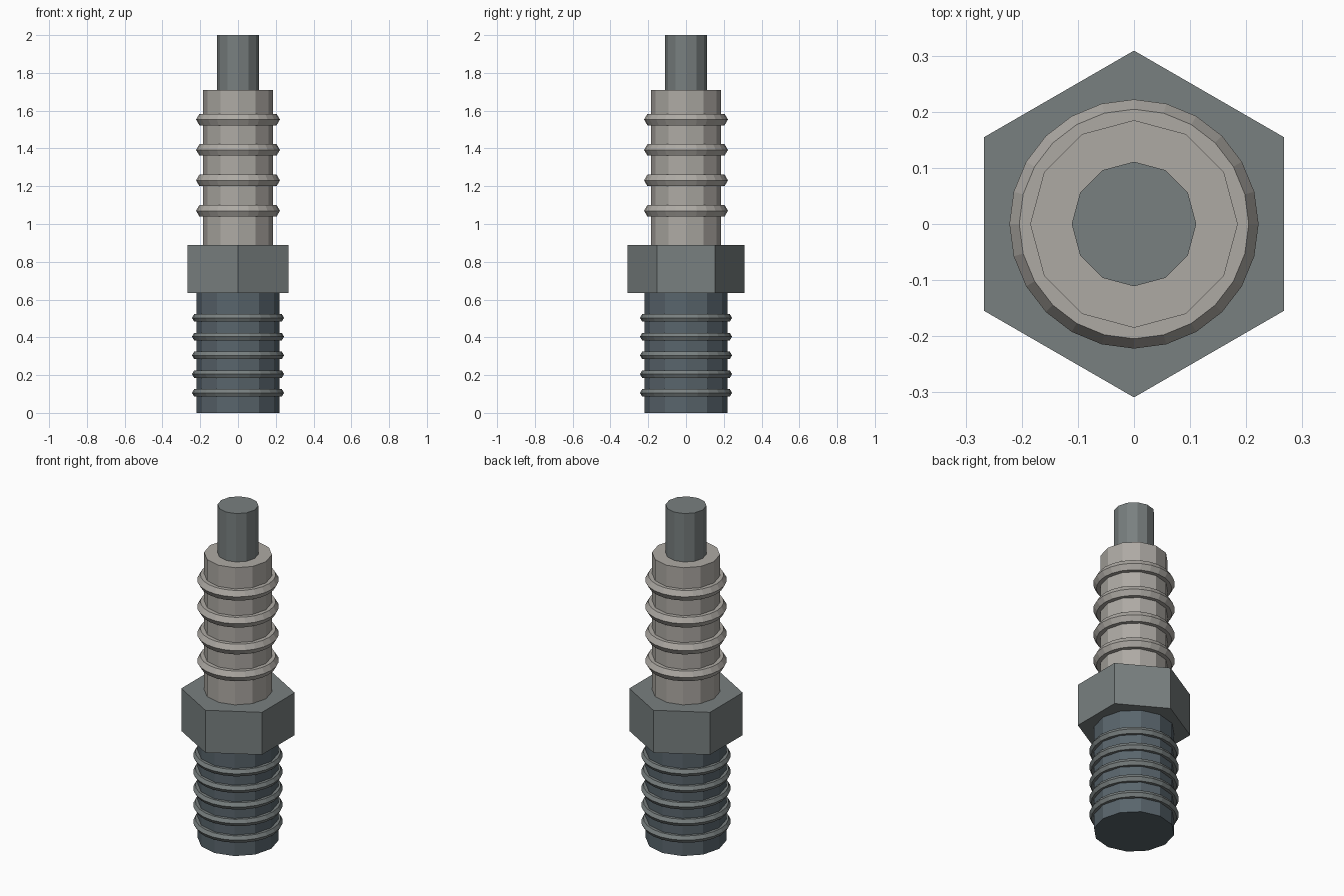
import bpy

if "Cube" in bpy.data.objects:
    bpy.data.objects.remove(bpy.data.objects["Cube"])


def material(name, rgb):
    m = bpy.data.materials.new(name)
    m.diffuse_color = (*rgb, 1.0)
    m.use_nodes = True
    m.node_tree.nodes["Principled BSDF"].inputs["Base Color"].default_value = m.diffuse_color
    return m


ceramic = material("ceramic", (0.42, 0.40, 0.37))
steel = material("steel", (0.19, 0.215, 0.215))
dark_steel = material("dark_steel", (0.10, 0.13, 0.15))


def finish(name, mat):
    ob = bpy.context.object
    ob.name = name
    ob.data.materials.append(mat)


def prism(name, sides, radius, z0, z1, mat):
    bpy.ops.mesh.primitive_cylinder_add(vertices=sides, radius=radius, depth=z1 - z0,
                                        location=(0, 0, (z0 + z1) / 2))
    finish(name, mat)


def ring(name, major, minor, z, mat):
    bpy.ops.mesh.primitive_torus_add(major_segments=24, minor_segments=6,
                                     major_radius=major, minor_radius=minor,
                                     location=(0, 0, z))
    finish(name, mat)


# Stacked main sections
prism("threaded_shank", 12, 0.22, 0.0, 0.635, dark_steel)
prism("hex_nut", 6, 0.309, 0.635, 0.889, steel)
prism("insulator", 12, 0.185, 0.889, 1.71, ceramic)
prism("terminal", 12, 0.111, 1.71, 2.0, steel)

# Thread ridges on the shank
for i in range(5):
    ring(f"thread_ridge_{i + 1}", 0.22, 0.0235, 0.106 + 0.0993 * i, steel)

# Ribs on the insulator
for i in range(4):
    ring(f"insulator_rib_{i + 1}", 0.187, 0.035, 1.07 + 0.161 * i, ceramic)
